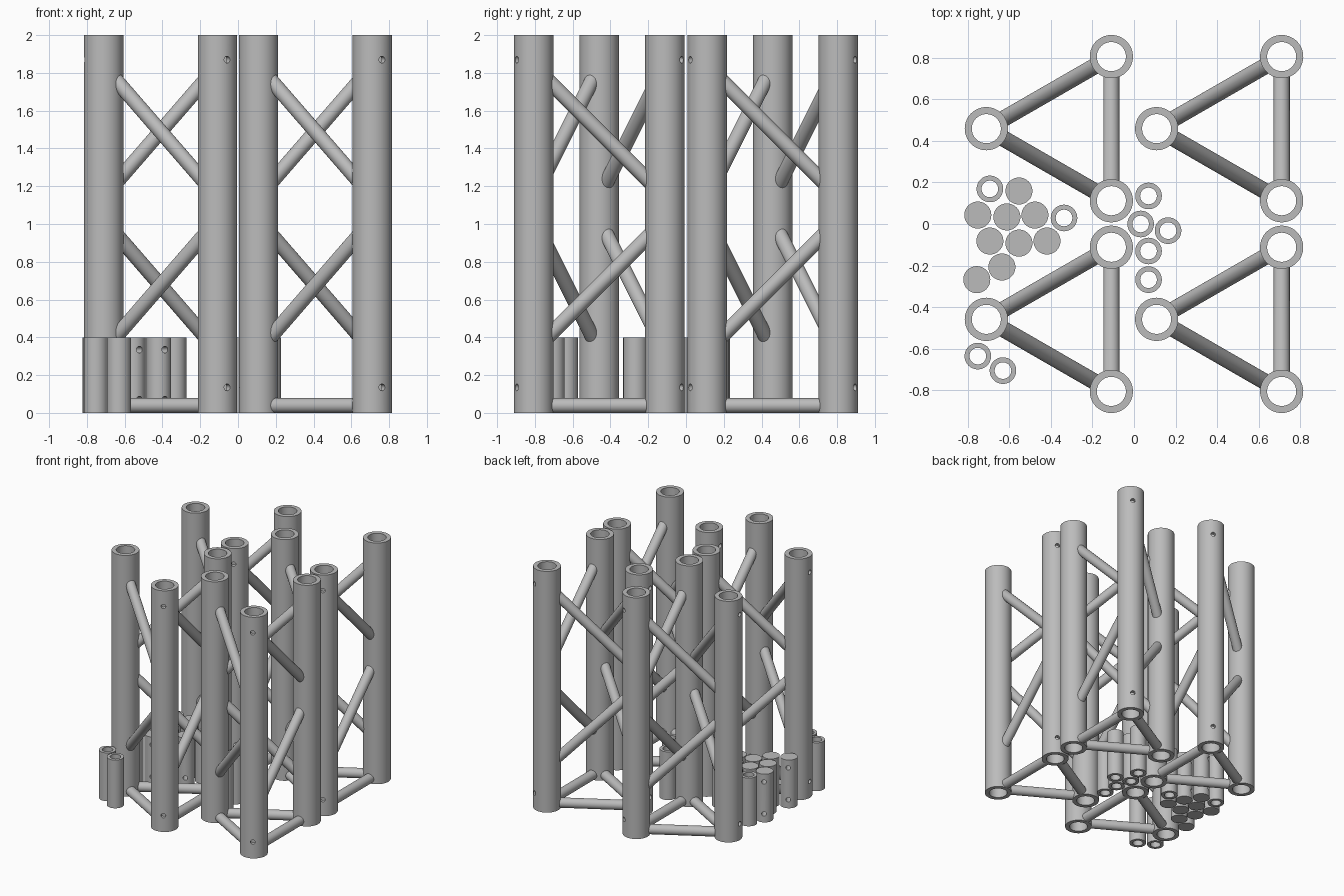
import bpy, math
from mathutils import Vector

if "Cube" in bpy.data.objects:
    bpy.data.objects.remove(bpy.data.objects["Cube"])

grey = bpy.data.materials.new("plain grey")
grey.diffuse_color = (0.5, 0.5, 0.5, 1)
grey.use_nodes = True
grey.node_tree.nodes["Principled BSDF"].inputs["Base Color"].default_value = grey.diffuse_color


def make_object(name, mesh, loc=(0, 0, 0), turn=0.0):
    ob = bpy.data.objects.new(name, mesh)
    ob.location = loc
    ob.rotation_euler.z = turn
    bpy.context.collection.objects.link(ob)
    return ob


def lathe(name, outer, inner, height, seg):
    """Upright tube standing on z = 0, or a solid rod if inner is 0."""
    profile = [(outer, 0), (outer, height)]
    if inner:
        profile += [(inner, height), (inner, 0)]
    n = len(profile)
    verts = [(r * math.cos(math.tau * i / seg), r * math.sin(math.tau * i / seg), z)
             for i in range(seg) for r, z in profile]
    faces = []
    for i in range(seg):
        a, b = i * n, (i + 1) % seg * n
        for k in range(n if inner else 1):
            m = (k + 1) % n
            faces.append((a + k, b + k, b + m, a + m))
    if not inner:
        faces.append([i * n for i in reversed(range(seg))])
        faces.append([i * n + 1 for i in range(seg)])
    mesh = bpy.data.meshes.new(name)
    mesh.from_pydata(verts, [], faces)
    mesh.materials.append(grey)
    return mesh


def drill(mesh, radius, heights, x0, x1):
    """Cut pin holes along local x and return the finished mesh."""
    ob = make_object("drill_blank", mesh)
    cutters = []
    for z in heights:
        bpy.ops.mesh.primitive_cylinder_add(vertices=20, radius=radius, depth=x1 - x0,
                                            location=((x0 + x1) / 2, 0, z),
                                            rotation=(0, math.pi / 2, 0))
        cut = bpy.context.object
        cut.data.materials.append(grey)
        mod = ob.modifiers.new("hole", 'BOOLEAN')
        mod.operation, mod.solver, mod.object = 'DIFFERENCE', 'EXACT', cut
        cutters.append(cut)
    dg = bpy.context.evaluated_depsgraph_get()
    result = bpy.data.meshes.new_from_object(ob.evaluated_get(dg))
    for o in cutters + [ob]:
        bpy.data.objects.remove(o)
    return result


R, BRACE, WALL = 0.104, 0.039, 0.086


def brace(name, p, q, z0, z1, seg=32):
    """Round strut between two post axes, its ends trimmed inside the post walls."""
    a, b = Vector((*p, z0)), Vector((*q, z1))
    d = b - a
    flat = Vector((d.x, d.y, 0))
    run = flat.length
    flat.normalize()
    side = Vector((-flat.y, flat.x, 0))
    rise = BRACE * d.length / run          # vertical half height of the sloped strut
    verts = []
    for t in (WALL / run, 1 - WALL / run):
        c = a + d * t
        for i in range(seg):
            w = math.tau * i / seg
            verts.append(c + side * BRACE * math.cos(w) + Vector((0, 0, rise * math.sin(w))))
    faces = [(i, (i + 1) % seg, seg + (i + 1) % seg, seg + i) for i in range(seg)]
    faces += [list(reversed(range(seg))), list(range(seg, 2 * seg))]
    mesh = bpy.data.meshes.new(name)
    mesh.from_pydata(verts, [], faces)
    mesh.materials.append(grey)
    make_object(name, mesh)


# Shared meshes: long post, short sleeve, solid connector pin
post = drill(lathe("post", R, 0.07, 2.0, 64), 0.018, (0.135, 1.87), 0.03, 0.15)
sleeve = lathe("sleeve", 0.064, 0.04, 0.4, 48)
pin = drill(lathe("pin", 0.065, 0, 0.4, 48), 0.018, (0.07, 0.335), -0.1, 0.1)

# Four three-sided truss towers
for cx in (-0.41, 0.41):
    for cy in (-0.459, 0.459):
        left = (cx - 0.301, cy)
        front = (cx + 0.301, cy - 0.347)
        back = (cx + 0.301, cy + 0.347)
        for p, deg in ((left, 180), (front, -60), (back, 60)):
            make_object("tower_post", post, (*p, 0), math.radians(deg))
        for p, q in ((left, front), (front, back), (back, left)):
            brace("base_brace", p, q, 0.039, 0.039)
            brace("lower_brace", p, q, 0.675 - 0.347, 0.675 + 0.347)
            brace("upper_brace", p, q, 1.49 + 0.347, 1.49 - 0.347)

# Loose solid connector pins
for x, y in ((-.554, .159), (-.752, .043), (-.612, .034), (-.477, .043), (-.694, -.082),
             (-.554, -.092), (-.419, -.082), (-.636, -.207), (-.757, -.268)):
    make_object("connector_pin", pin, (x, y, 0), math.radians(-60))

# Loose hollow sleeves
for x, y in ((-.694, .169), (-.337, .029), (-.752, -.636), (-.631, -.706), (.07, .135),
             (.032, 0), (.164, -.032), (.07, -.13), (.07, -.268)):
    make_object("sleeve", sleeve, (x, y, 0))

# Smooth round walls, crisp rims
bpy.ops.object.select_all(action='SELECT')
bpy.context.view_layer.objects.active = bpy.context.scene.objects[0]
bpy.ops.object.shade_smooth_by_angle(angle=math.radians(30))
